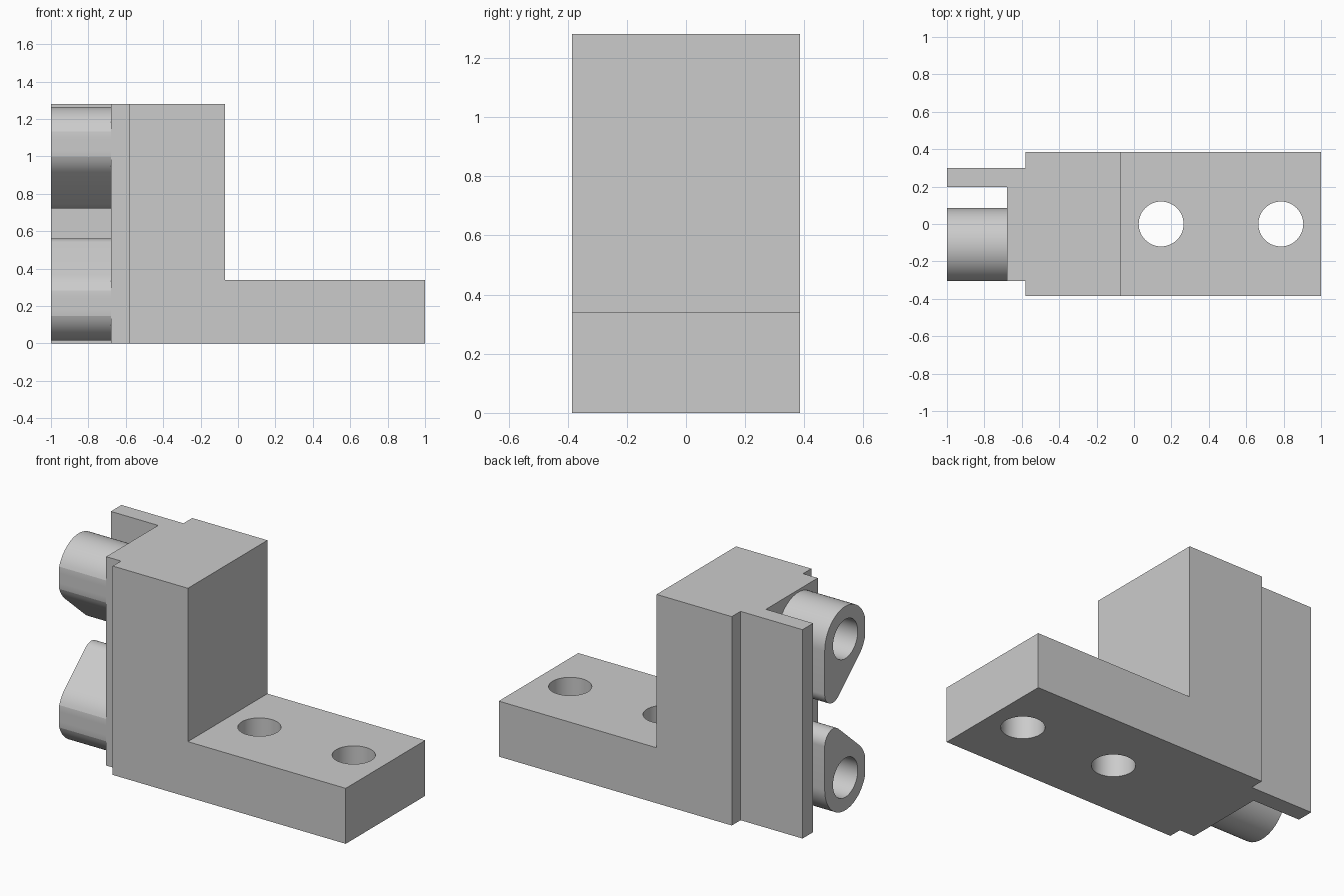
import bpy, bmesh, math
from mathutils import Vector

cube = bpy.data.objects.get("Cube")
if cube:
    bpy.data.objects.remove(cube, do_unlink=True)

grey = bpy.data.materials.new("plain grey")
grey.use_nodes = True
grey.diffuse_color = (0.6, 0.6, 0.6, 1)
grey.node_tree.nodes["Principled BSDF"].inputs["Base Color"].default_value = (0.6, 0.6, 0.6, 1)


def extrude(name, points, depth):
    """Extrude a closed loop of 3D points along the depth vector."""
    bm = bmesh.new()
    face = bm.faces.new([bm.verts.new(p) for p in points])
    moved = bmesh.ops.extrude_face_region(bm, geom=[face])["geom"]
    bmesh.ops.translate(bm, vec=Vector(depth),
                        verts=[v for v in moved if isinstance(v, bmesh.types.BMVert)])
    bmesh.ops.recalc_face_normals(bm, faces=bm.faces)
    mesh = bpy.data.meshes.new(name)
    bm.to_mesh(mesh)
    bm.free()
    mesh.materials.append(grey)
    obj = bpy.data.objects.new(name, mesh)
    bpy.context.collection.objects.link(obj)
    return obj


def arc(cu, cv, r, start, end, steps):
    angles = [math.radians(start + (end - start) * i / steps) for i in range(steps + 1)]
    return [(cu + r * math.cos(a), cv + r * math.sin(a)) for a in angles]


def drill(obj, points, depth):
    """Cut a hole with a hidden extruded cutter."""
    cutter = extrude(obj.name + "_hole_cutter", points, depth)
    cutter.hide_render = True
    cutter.hide_viewport = True
    cutter.display_type = 'WIRE'
    mod = obj.modifiers.new("hole", 'BOOLEAN')
    mod.operation = 'DIFFERENCE'
    mod.solver = 'EXACT'
    mod.object = cutter


def finish(obj):
    """Apply the cuts, drop the cutters and smooth the round walls."""
    bpy.context.view_layer.update()
    cutters = [m.object for m in obj.modifiers]
    graph = bpy.context.evaluated_depsgraph_get()
    obj.data = bpy.data.meshes.new_from_object(obj.evaluated_get(graph))
    obj.modifiers.clear()
    for c in cutters:
        bpy.data.objects.remove(c, do_unlink=True)
    bpy.ops.object.select_all(action='DESELECT')
    obj.select_set(True)
    bpy.context.view_layer.objects.active = obj
    bpy.ops.object.shade_smooth_by_angle(angle=math.radians(15))


# L-shaped bracket with two bolt holes through the foot
HALF = 0.385
profile = [(-0.58, 0), (1, 0), (1, 0.34), (-0.07, 0.34), (-0.07, 1.28), (-0.58, 1.28)]
bracket = extrude("bracket", [(x, -HALF, z) for x, z in profile], (0, 2 * HALF, 0))
for x in (0.145, 0.785):
    drill(bracket, [(u, v, -0.1) for u, v in arc(x, 0, 0.12, 0, 352.5, 47)], (0, 0, 0.6))
finish(bracket)

# Narrower neck with a full-height side flange
plan = [(-0.58, -0.305), (-0.58, 0.3), (-1, 0.3), (-1, 0.197), (-0.68, 0.197), (-0.68, -0.305)]
extrude("neck_and_flange", [(x, y, 0) for x, y in plan], (0, 0, 1.28))

# Two mirrored teardrop bosses, flattened flush with the neck
outline = arc(-0.115, 1.065, 0.2, 0, 228.8, 40) + arc(0.005, 0.8, 0.08, 228.8, 360, 20)
bore = arc(-0.115, 1.065, 0.12, 0, 352.5, 47)
for name, flip in (("upper_boss", False), ("lower_boss", True)):
    def place(z):
        return 1.28 - z if flip else z
    boss = extrude(name, [(-1, max(y, -0.305), place(z)) for y, z in outline], (0.32, 0, 0))
    drill(boss, [(-1.1, y, place(z)) for y, z in bore], (0.6, 0, 0))
    finish(boss)
